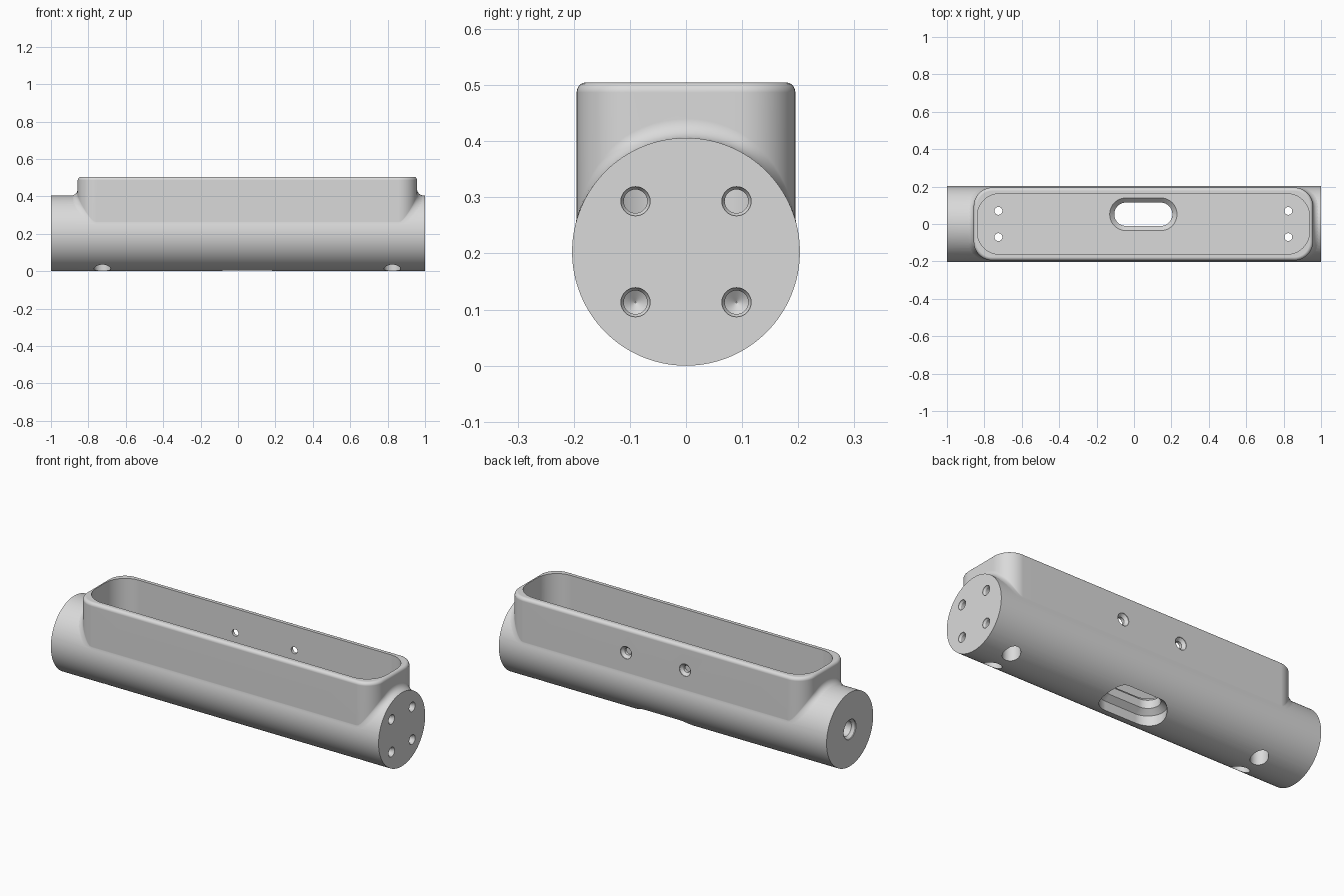
import bpy
import bmesh
import math
from mathutils import Vector

cube = bpy.data.objects.get("Cube")
if cube:
    bpy.data.objects.remove(cube, do_unlink=True)

RADIUS = 0.203      # main tube; its axis lies at the same height
FLOOR = 0.15        # floor of the tray
TOP = 0.505
MID_X = 0.05        # tray centre along the tube

grey = bpy.data.materials.new("light_grey")
grey.use_nodes = True
grey.diffuse_color = (0.7, 0.7, 0.7, 1)
grey.node_tree.nodes["Principled BSDF"].inputs["Base Color"].default_value = (0.7, 0.7, 0.7, 1)


def loft(name, rings):
    """Closed solid skinned through rings of equal point count."""
    bm = bmesh.new()
    loops = [[bm.verts.new(p) for p in ring] for ring in rings]
    count = len(loops[0])
    for a, b in zip(loops, loops[1:]):
        for i in range(count):
            j = (i + 1) % count
            bm.faces.new((a[i], a[j], b[j], b[i]))
    bm.faces.new(loops[0])
    bm.faces.new(loops[-1])
    bmesh.ops.recalc_face_normals(bm, faces=bm.faces)
    mesh = bpy.data.meshes.new(name)
    bm.to_mesh(mesh)
    bm.free()
    mesh.materials.append(grey)
    obj = bpy.data.objects.new(name, mesh)
    bpy.context.collection.objects.link(obj)
    return obj


def revolve(name, start, direction, profile, sides=32):
    """Round solid from (distance along direction, radius) pairs."""
    turn = Vector(direction).to_track_quat('Z', 'Y')
    rings = []
    for dist, rad in profile:
        ring = []
        for i in range(sides):
            a = math.tau * i / sides
            ring.append(Vector(start) + turn @ Vector((rad * math.cos(a), rad * math.sin(a), dist)))
        rings.append(ring)
    return loft(name, rings)


def outline(cx, cy, hx, hy, r, steps=12, splits=10):
    """Rounded rectangle as (point, outward normal) pairs."""
    pts = []
    for k, (sx, sy) in enumerate(((1, 1), (-1, 1), (-1, -1), (1, -1))):
        corner = Vector((cx + sx * (hx - r), cy + sy * (hy - r)))
        for i in range(steps + 1):
            a = math.pi / 2 * (k + i / steps)
            n = Vector((math.cos(a), math.sin(a)))
            pts.append((corner + n * r, n))
    # extra points on the straight runs
    full = []
    for (p, n), (q, m) in zip(pts, pts[1:] + pts[:1]):
        full.append((p, n))
        if (n - m).length < 1e-4 and (q - p).length > 1e-4:
            full += [(p.lerp(q, i / splits), n) for i in range(1, splits)]
    return full


def flat_ring(shape, offset, z):
    return [(*(p + n * offset), z) for p, n in shape]


def combine(target, other, operation):
    mod = target.modifiers.new("combine", 'BOOLEAN')
    mod.operation = operation
    mod.solver = 'EXACT'
    mod.object = other
    bpy.context.view_layer.objects.active = target
    bpy.ops.object.modifier_apply(modifier=mod.name)
    bpy.data.objects.remove(other, do_unlink=True)


# Main tube
body = revolve("tube_housing", (-1, 0, RADIUS), (1, 0, 0), [(0, RADIUS), (2, RADIUS)], 128)

# Raised tray wall, with a fillet where its ends meet the tube
wall = outline(MID_X, 0, 0.907, 0.195, 0.1)
rings = [flat_ring(wall, -0.03, 0.2)]
for i in range(7):
    a = math.pi / 2 * i / 6
    ring = []
    for p, n in wall:
        size = 0.035 * max(0.15, abs(n.x))
        q = p + n * size * (1 - math.sin(a))
        saddle = RADIUS + math.sqrt(max(0, RADIUS ** 2 - q.y ** 2))
        ring.append((q.x, q.y, saddle - 0.001 + size * (1 - math.cos(a))))
    rings.append(ring)
ROUND = 0.018
for i in range(6):
    a = math.pi / 2 * i / 5
    rings.append(flat_ring(wall, ROUND * (math.cos(a) - 1), TOP - ROUND + ROUND * math.sin(a)))
combine(body, loft("tray_wall", rings), 'UNION')

# Tray cavity
cavity = outline(MID_X, 0, 0.888, 0.162, 0.12)
cutters = [loft("cavity_cutter", [flat_ring(cavity, 0, FLOOR), flat_ring(cavity, 0, 0.6)])]

# Cable slot through the floor, flared at both ends
slot = outline(MID_X, 0.052, 0.155, 0.0625, 0.062, 12, 4)
flare = ((-0.02, 0.03), (0.055, 0.03), (0.08, 0), (0.125, 0), (FLOOR, 0.025), (0.17, 0.025))
cutters.append(loft("slot_cutter", [flat_ring(slot, off, z) for z, off in flare]))

# Counterbored floor screw holes
for x in (-0.725, 0.825):
    for y in (-0.07, 0.07):
        cutters.append(revolve("floor_hole_cutter", (x, y, -0.02), (0, 0, 1),
                               [(0, 0.045), (0.12, 0.045), (0.12, 0.021), (0.2, 0.021)]))

# Four screw holes in the left end, the lower pair blind with a drill point
for y in (-0.09, 0.09):
    for z in (0.113, 0.293):
        cutters.append(revolve("end_hole_cutter", (1.01, y, z), (-1, 0, 0),
                               [(0, 0.026), (0.014, 0.026), (0.022, 0.021),
                                (0.1, 0.021), (0.115, 0.001)]))

# Single central hole in the right end
cutters.append(revolve("centre_hole_cutter", (-1.01, 0, RADIUS), (1, 0, 0),
                       [(0, 0.054), (0.015, 0.054), (0.03, 0.042), (0.22, 0.042)]))

# Countersunk holes in the back wall
for side in (-1, 1):
    cutters.append(revolve("back_hole_cutter", (MID_X + side * 0.18, 0.21, 0.372), (0, -1, 0),
                           [(0, 0.034), (0.018, 0.034), (0.032, 0.019), (0.08, 0.019)]))

for cutter in cutters:
    combine(body, cutter, 'DIFFERENCE')

# Smooth shading with crisp edges
bpy.ops.object.select_all(action='DESELECT')
body.select_set(True)
bpy.context.view_layer.objects.active = body
bpy.ops.object.shade_smooth_by_angle(angle=math.radians(30))
weighted = body.modifiers.new("even_shading", 'WEIGHTED_NORMAL')
weighted.keep_sharp = True
